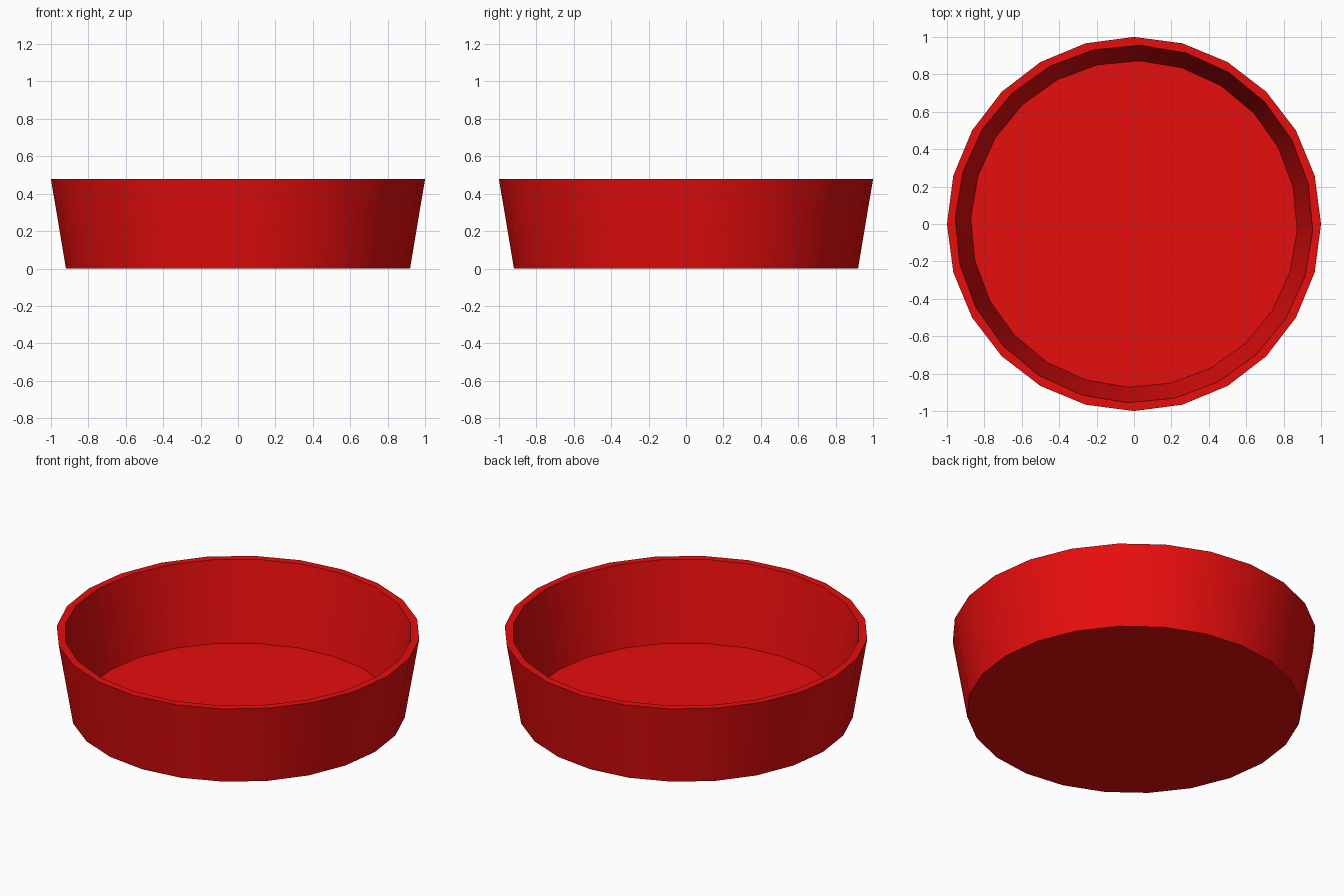
import bpy, bmesh
from math import cos, sin, pi, radians

if "Cube" in bpy.data.objects:
    bpy.data.objects.remove(bpy.data.objects["Cube"])

SIDES = 24


def ring(bm, radius, z, twist=0.0):
    return [bm.verts.new((radius * cos(2 * pi * i / SIDES + twist),
                          radius * sin(2 * pi * i / SIDES + twist), z))
            for i in range(SIDES)]


# Tapered dish: outer wall, flat rim, inner wall (slightly turned), thin floor
inner_twist = radians(-2)
bm = bmesh.new()
rings = [ring(bm, 0.92, 0.0),
         ring(bm, 1.0, 0.478),
         ring(bm, 0.956, 0.478, inner_twist),
         ring(bm, 0.873, 0.008, inner_twist)]
for a, b in zip(rings, rings[1:]):
    for i in range(SIDES):
        j = (i + 1) % SIDES
        bm.faces.new((a[i], a[j], b[j], b[i]))
bm.faces.new(rings[0][::-1])
bm.faces.new(rings[-1])
bmesh.ops.recalc_face_normals(bm, faces=bm.faces)

mesh = bpy.data.meshes.new("round_dish")
bm.to_mesh(mesh)
bm.free()
dish = bpy.data.objects.new("round_dish", mesh)
bpy.context.collection.objects.link(dish)

# Red finish
red = bpy.data.materials.new("red")
red.diffuse_color = (0.8, 0.004, 0.004, 1)
red.use_nodes = True
red.node_tree.nodes["Principled BSDF"].inputs["Base Color"].default_value = red.diffuse_color
mesh.materials.append(red)

# Smooth walls, sharp rim and floor edges
bpy.context.view_layer.objects.active = dish
dish.select_set(True)
bpy.ops.object.shade_smooth_by_angle(angle=radians(30))
